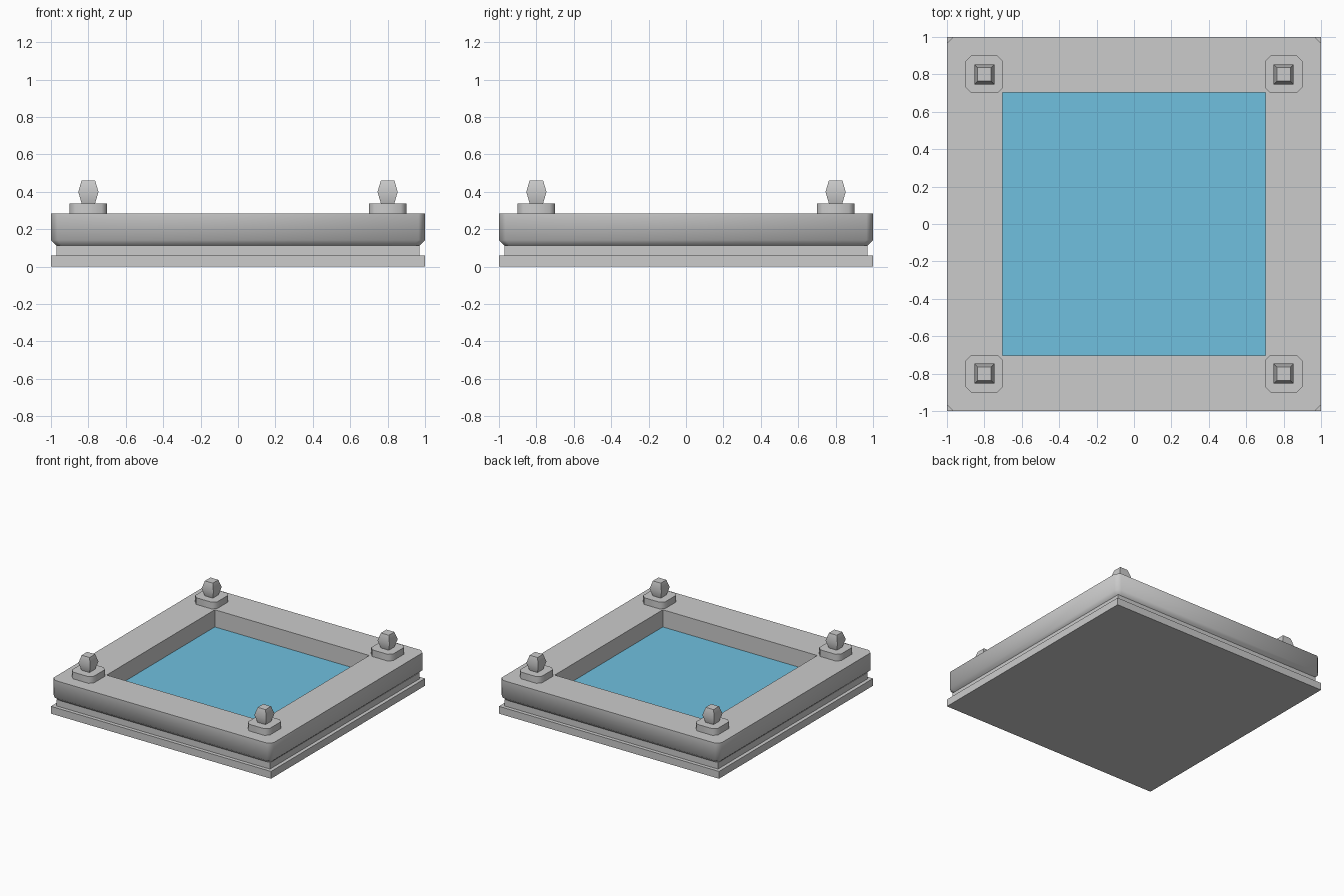
import bpy, bmesh, math

if "Cube" in bpy.data.objects:
    bpy.data.objects.remove(bpy.data.objects["Cube"])


def outline(h, c):
    """Square of half-width h with corners cut by c (counter-clockwise)."""
    k = h - c
    return [(h, -k), (h, k), (k, h), (-k, h), (-h, k), (-h, -k), (-k, -h), (k, -h)]


def loft(name, rings, loc=(0, 0), cap_bottom=True, cap_top=True, smooth=True):
    """Stack of (half-width, corner cut, z) outlines joined by side faces."""
    bm = bmesh.new()
    loops = [[bm.verts.new((x, y, z)) for x, y in outline(h, c)] for h, c, z in rings]
    for a, b in zip(loops, loops[1:]):
        for i in range(8):
            j = (i + 1) % 8
            bm.faces.new((a[i], a[j], b[j], b[i]))
    if cap_bottom:
        bm.faces.new(loops[0][::-1])
    if cap_top:
        bm.faces.new(loops[-1])
    # uncut corners collapse to single vertices
    bmesh.ops.remove_doubles(bm, verts=bm.verts, dist=1e-4)
    mesh = bpy.data.meshes.new(name)
    bm.to_mesh(mesh)
    bm.free()
    obj = bpy.data.objects.new(name, mesh)
    obj.location = (loc[0], loc[1], 0)
    bpy.context.collection.objects.link(obj)
    if smooth:
        bpy.context.view_layer.objects.active = obj
        obj.select_set(True)
        bpy.ops.object.shade_smooth_by_angle(angle=math.radians(46))
        obj.select_set(False)
    return obj


# Stepped base
loft("base_slab", [(1, 0, 0), (1, 0, 0.06)], smooth=False)
loft("base_step", [(0.97, 0, 0.06), (0.97, 0, 0.113)], smooth=False)

# Rim with undercut lower edge, cut corners and straight inner walls
loft("basin_rim", [(0.97, 0.03, 0.112), (1, 0.035, 0.141), (1, 0.035, 0.283),
                   (0.702, 0, 0.283), (0.702, 0, 0.13)],
     cap_bottom=False, cap_top=False)

# Water surface
water = loft("water", [(0.702, 0, 0.13), (0.702, 0, 0.142)], smooth=False)
mat = bpy.data.materials.new("water_blue")
mat.diffuse_color = (0.16, 0.53, 0.74, 1)
mat.use_nodes = True
mat.node_tree.nodes["Principled BSDF"].inputs["Base Color"].default_value = mat.diffuse_color
water.data.materials.append(mat)

# Corner ornaments: plinth and faceted finial
for sx, sy, tag in ((1, 1, "back_right"), (-1, 1, "back_left"),
                    (-1, -1, "front_left"), (1, -1, "front_right")):
    loc = (0.8 * sx, 0.8 * sy)
    loft("plinth_" + tag, [(0.1, 0.03, 0.283), (0.1, 0.03, 0.338)], loc)
    loft("finial_" + tag, [(0.036, 0, 0.338), (0.054, 0, 0.399), (0.036, 0, 0.461)], loc)
